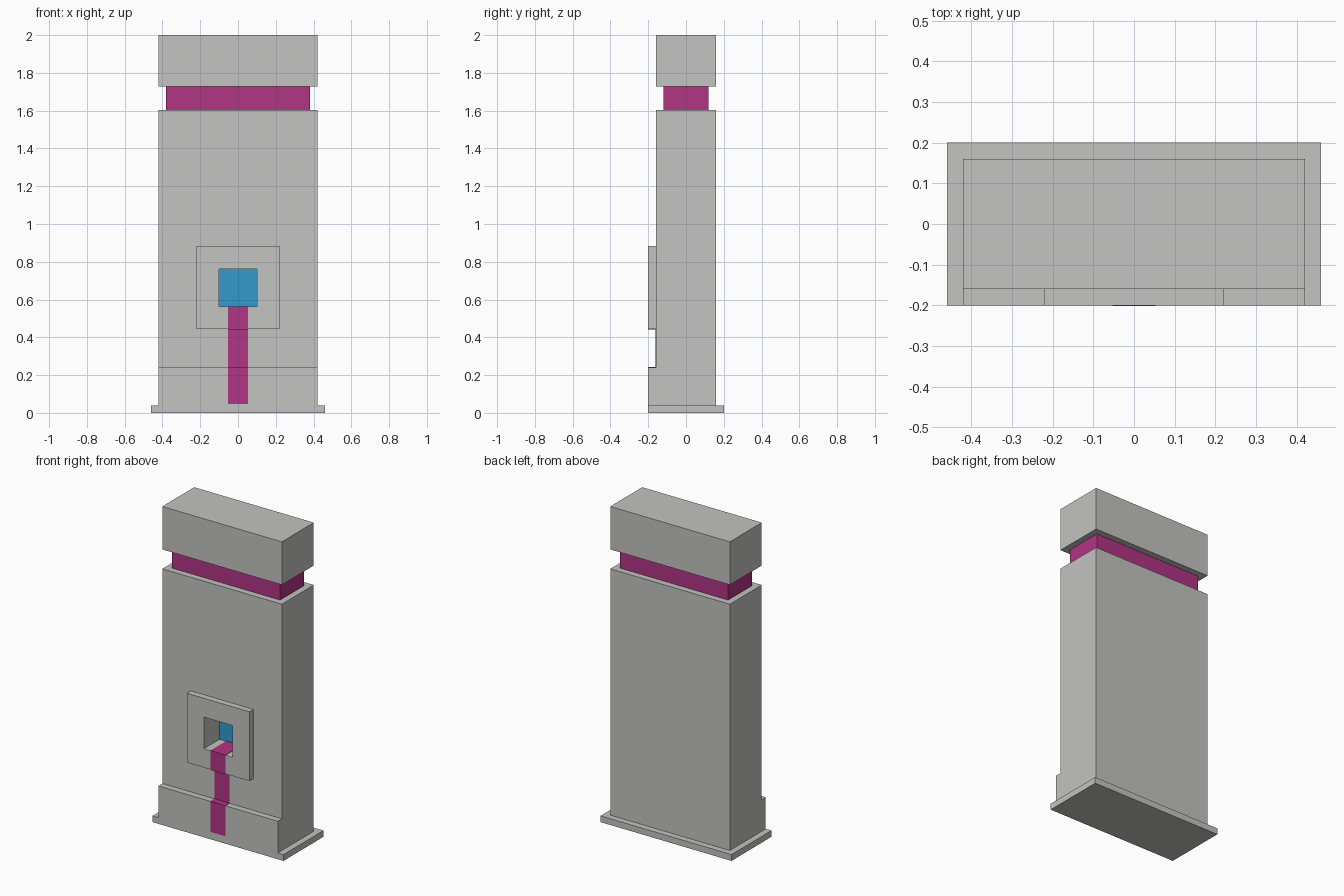
import bpy
import bmesh

if "Cube" in bpy.data.objects:
    bpy.data.objects.remove(bpy.data.objects["Cube"], do_unlink=True)


def make_material(name, rgb):
    """Flat material from 0-255 sRGB values, stored as linear."""
    lin = [((c / 255 + 0.055) / 1.055) ** 2.4 for c in rgb] + [1.0]
    mat = bpy.data.materials.new(name)
    mat.use_nodes = True
    mat.diffuse_color = lin
    bsdf = next(n for n in mat.node_tree.nodes if n.type == 'BSDF_PRINCIPLED')
    bsdf.inputs["Base Color"].default_value = lin
    bsdf.inputs["Roughness"].default_value = 0.8
    return mat


GREY = make_material("stone grey", (195, 195, 193))
MAGENTA = make_material("magenta", (177, 53, 133))
BLUE = make_material("blue", (52, 154, 201))


def extrude_profile(name, profile, half_width, mat):
    """Extrude a (y, z) outline sideways, symmetric about x = 0."""
    bm = bmesh.new()
    face = bm.faces.new([bm.verts.new((-half_width, y, z)) for y, z in profile])
    geom = bmesh.ops.extrude_face_region(bm, geom=[face])["geom"]
    verts = [g for g in geom if isinstance(g, bmesh.types.BMVert)]
    bmesh.ops.translate(bm, verts=verts, vec=(2 * half_width, 0, 0))
    bmesh.ops.recalc_face_normals(bm, faces=bm.faces)
    mesh = bpy.data.meshes.new(name)
    bm.to_mesh(mesh)
    bm.free()
    mesh.materials.append(mat)
    obj = bpy.data.objects.new(name, mesh)
    bpy.context.collection.objects.link(obj)
    return obj


def box(name, half_width, y0, y1, z0, z1, mat):
    return extrude_profile(name, [(y0, z0), (y1, z0), (y1, z1), (y0, z1)],
                           half_width, mat)


# Key sizes
FRONT, WALL, NICHE_BACK = -0.20, -0.16, -0.04
STEP_TOP, BODY_TOP, CAP_BOTTOM = 0.241, 1.604, 1.727
FRAME_BOTTOM, FRAME_TOP = 0.443, 0.883
NICHE_BOTTOM, NICHE_TOP = 0.562, 0.763

# Plinth, slab with its front step, recessed band and cap
box("base_plinth", 0.46, -0.20, 0.20, 0.0, 0.04, GREY)
body = extrude_profile("body_slab", [
    (FRONT, 0.04), (0.16, 0.04), (0.16, BODY_TOP), (WALL, BODY_TOP),
    (WALL, STEP_TOP), (FRONT, STEP_TOP)], 0.42, GREY)
box("recessed_band", 0.38, -0.12, 0.12, BODY_TOP, CAP_BOTTOM, MAGENTA)
box("top_cap", 0.42, -0.16, 0.16, CAP_BOTTOM, 2.0, GREY)

# Raised square frame with a niche cut through it into the slab
frame = box("niche_frame", 0.22, FRONT, WALL, FRAME_BOTTOM, FRAME_TOP, GREY)
cutter = box("niche_cutter", 0.10, -0.30, NICHE_BACK, NICHE_BOTTOM, NICHE_TOP, GREY)
cutter.hide_render = True
for obj in (body, frame):
    mod = obj.modifiers.new("niche", 'BOOLEAN')
    mod.operation = 'DIFFERENCE'
    mod.solver = 'EXACT'
    mod.object = cutter
    bpy.context.view_layer.objects.active = obj
    bpy.ops.object.modifier_apply(modifier=mod.name)
bpy.data.objects.remove(cutter, do_unlink=True)

# Blue panel on the back of the niche
box("niche_panel", 0.10, NICHE_BACK - 0.003, NICHE_BACK,
    NICHE_BOTTOM, NICHE_TOP, BLUE)

# Thin ribbon running out of the niche and down over frame, wall and step
T = 0.002
inner = [(NICHE_BACK - 0.003, NICHE_BOTTOM), (FRONT, NICHE_BOTTOM),
         (FRONT, FRAME_BOTTOM), (WALL, FRAME_BOTTOM),
         (WALL, STEP_TOP), (FRONT, STEP_TOP), (FRONT, 0.048)]
shift = [(0, T), (-T, T), (-T, -T), (-T, -T), (-T, T), (-T, T), (-T, 0)]
outer = [(y + dy, z + dz) for (y, z), (dy, dz) in zip(inner, shift)]
extrude_profile("ribbon", inner + outer[::-1], 0.053, MAGENTA)
